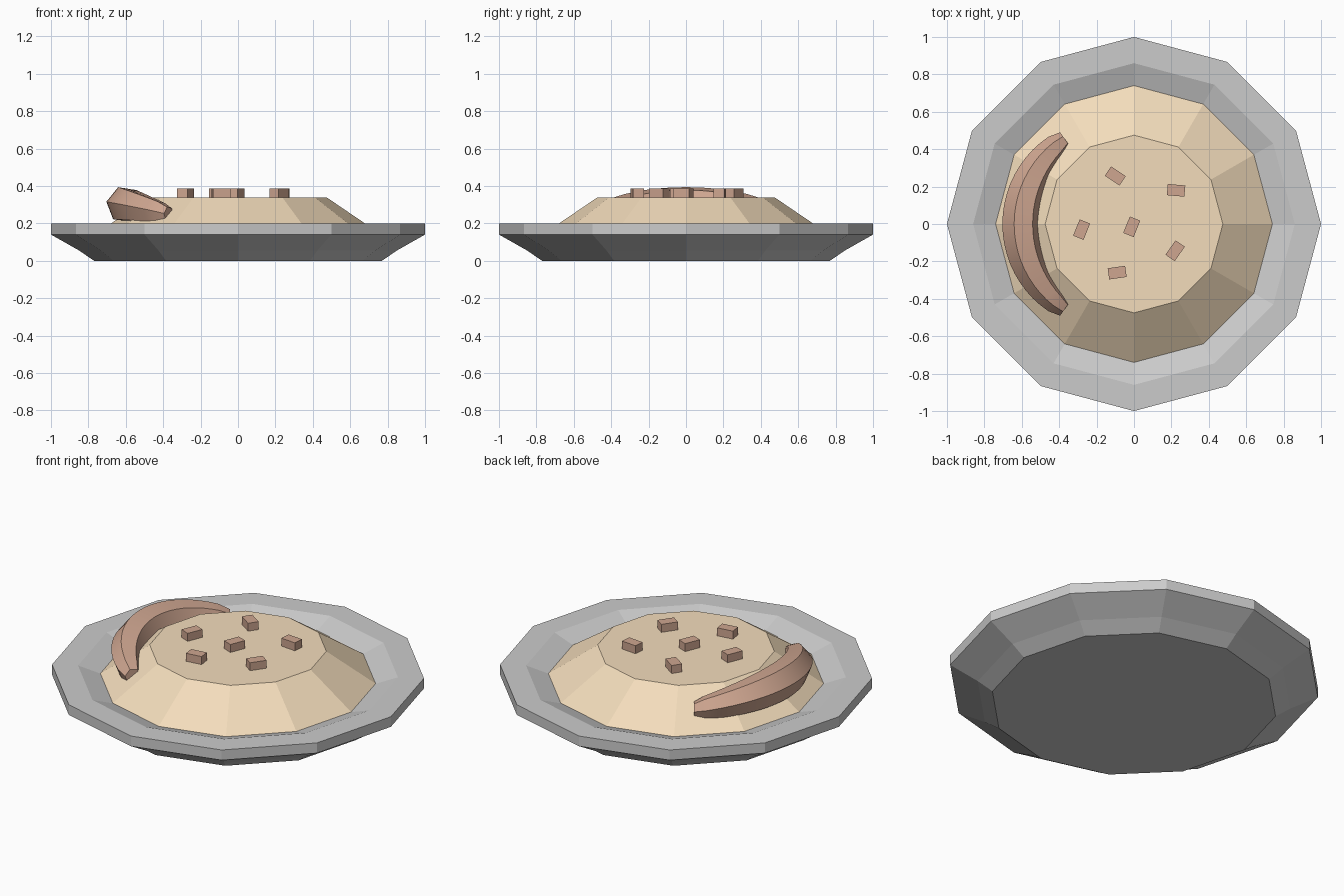
import bpy, bmesh, math
from mathutils import Vector, Matrix

if "Cube" in bpy.data.objects:
    bpy.data.objects.remove(bpy.data.objects["Cube"])


def material(name, rgb):
    m = bpy.data.materials.new(name)
    m.diffuse_color = (*rgb, 1)
    m.use_nodes = True
    m.node_tree.nodes["Principled BSDF"].inputs["Base Color"].default_value = m.diffuse_color
    return m


def finish(name, bm, mat=None):
    bmesh.ops.recalc_face_normals(bm, faces=bm.faces)
    me = bpy.data.meshes.new(name)
    bm.to_mesh(me)
    bm.free()
    ob = bpy.data.objects.new(name, me)
    bpy.context.collection.objects.link(ob)
    if mat:
        me.materials.append(mat)
    return ob


def loft(name, rings, mat=None):
    """Skin a list of equal-length vertex rings and cap both ends."""
    bm = bmesh.new()
    rows = [[bm.verts.new(p) for p in r] for r in rings]
    n = len(rows[0])
    for a, b in zip(rows, rows[1:]):
        for i in range(n):
            j = (i + 1) % n
            bm.faces.new((a[i], a[j], b[j], b[i]))
    bm.faces.new(rows[0])
    bm.faces.new(rows[-1])
    return finish(name, bm, mat)


def ngon(r, z, n=12):
    return [(r * math.cos(math.tau * i / n), r * math.sin(math.tau * i / n), z)
            for i in range(n)]


mash_mat = material("mash", (0.90, 0.72, 0.50))
meat_mat = material("meat", (0.62, 0.38, 0.28))

# Plate: twelve-sided with a chamfered foot and a flat rim
loft("plate", [ngon(r, z) for r, z in
               [(0.77, 0), (0.85, 0.055), (1, 0.14), (1, 0.2), (0.86, 0.2), (0.72, 0.15)]])

# Mound of food
loft("mash_mound", [ngon(0.74, 0.158), ngon(0.475, 0.338)], mash_mat)


# Sausage: hexagonal section along an arc, tapering and dipping to the ends
def sausage_ring(deg, radius):
    a = math.radians(deg)
    out = Vector((-math.cos(a), math.sin(a), 0))
    centre = Vector((-0.047, 0, 0.30 - 0.045 * (deg / 50) ** 2)) + out * 0.558
    return [centre + radius * (-out * math.cos(t) + Vector((0, 0, math.sin(t))))
            for t in (math.radians(171 + 60 * k) for k in range(6))]


body = [(48.6 * k / 10, 0.1 - 0.036 * abs(k / 10) ** 2) for k in range(-10, 11)]
sections = [(-54.6, 0.044)] + body + [(54.6, 0.044)]
sausage = loft("sausage", [sausage_ring(d, r) for d, r in sections], meat_mat)
bpy.context.view_layer.objects.active = sausage
sausage.select_set(True)
bpy.ops.object.shade_smooth_by_angle(angle=math.radians(25))

# Chopped pieces scattered on top: x, y, turn in degrees
for x, y, turn in [(-0.10, 0.257, -34), (0.225, 0.18, -5), (-0.28, -0.03, 68),
                   (-0.012, -0.015, 68), (0.22, -0.143, 55), (-0.09, -0.26, 8)]:
    bm = bmesh.new()
    bmesh.ops.create_cube(bm, size=1, matrix=Matrix.Translation((x, y, 0.355))
                          @ Matrix.Rotation(math.radians(turn), 4, 'Z')
                          @ Matrix.Diagonal((0.094, 0.06, 0.06, 1)))
    finish("chopped_piece", bm, meat_mat)
